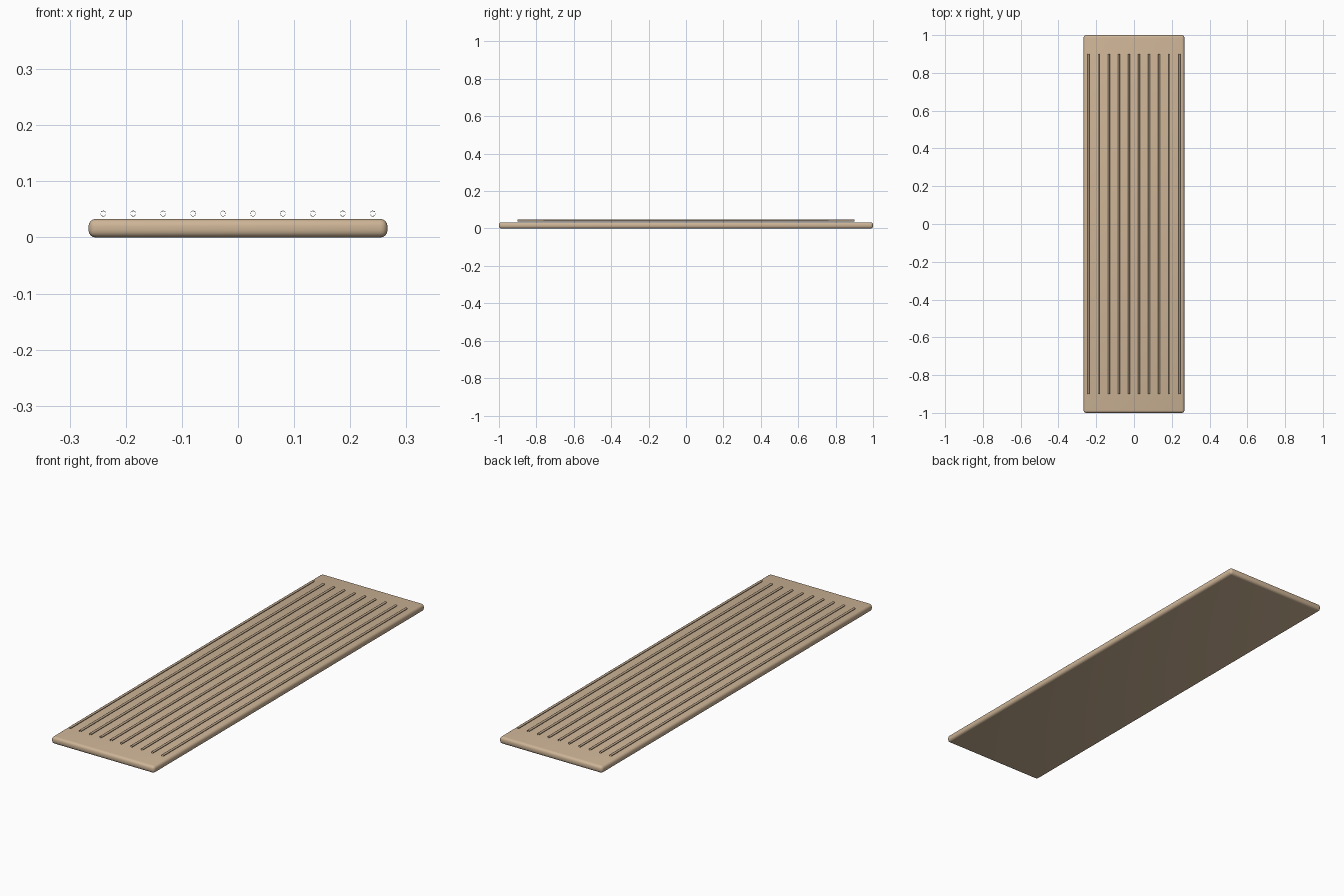
import bpy
import math

cube = bpy.data.objects.get("Cube")
if cube:
    bpy.data.objects.remove(cube, do_unlink=True)

WIDTH, LENGTH, THICK = 0.533, 2.0, 0.033
ROD_COUNT, ROD_SPAN, ROD_HALF = 10, 0.48, 0.9
ROD_RADIUS, ROD_Z, ROD_ARCH = 0.005, 0.042, 0.001

tan_wood = bpy.data.materials.new("tan_wood")
tan_wood.use_nodes = True
colour = (0.61, 0.456, 0.305, 1)
tan_wood.diffuse_color = colour
tan_wood.node_tree.nodes["Principled BSDF"].inputs["Base Color"].default_value = colour


def activate(obj):
    bpy.ops.object.select_all(action="DESELECT")
    obj.select_set(True)
    bpy.context.view_layer.objects.active = obj


# Board with rounded edges
bpy.ops.mesh.primitive_cube_add(size=1, location=(0, 0, THICK / 2))
board = bpy.context.object
board.name = "board"
board.scale = (WIDTH, LENGTH, THICK)
bpy.ops.object.transform_apply(location=False, rotation=False, scale=True)
board.data.materials.append(tan_wood)
bevel = board.modifiers.new("rounded_edges", "BEVEL")
bevel.width = 0.013
bevel.segments = 4
bpy.ops.object.modifier_apply(modifier=bevel.name)
bpy.ops.object.shade_smooth_by_angle(angle=math.radians(35))


# Thin open-ended rods running lengthwise, arched very slightly
def add_rod(index):
    x = ROD_SPAN * (index / (ROD_COUNT - 1) - 0.5)
    curve = bpy.data.curves.new(f"rod_{index + 1}", "CURVE")
    curve.dimensions = "3D"
    curve.bevel_depth = ROD_RADIUS
    curve.bevel_resolution = 2
    steps = 8
    spline = curve.splines.new("POLY")
    spline.points.add(steps)
    for i, point in enumerate(spline.points):
        t = 2 * i / steps - 1
        point.co = (x, t * ROD_HALF, ROD_Z + ROD_ARCH * (1 - t * t), 1)
    curve.materials.append(tan_wood)
    rod = bpy.data.objects.new(f"rod_{index + 1}", curve)
    bpy.context.collection.objects.link(rod)
    activate(rod)
    bpy.ops.object.convert(target="MESH")
    bpy.ops.object.shade_smooth_by_angle(angle=math.radians(50))


for n in range(ROD_COUNT):
    add_rod(n)
